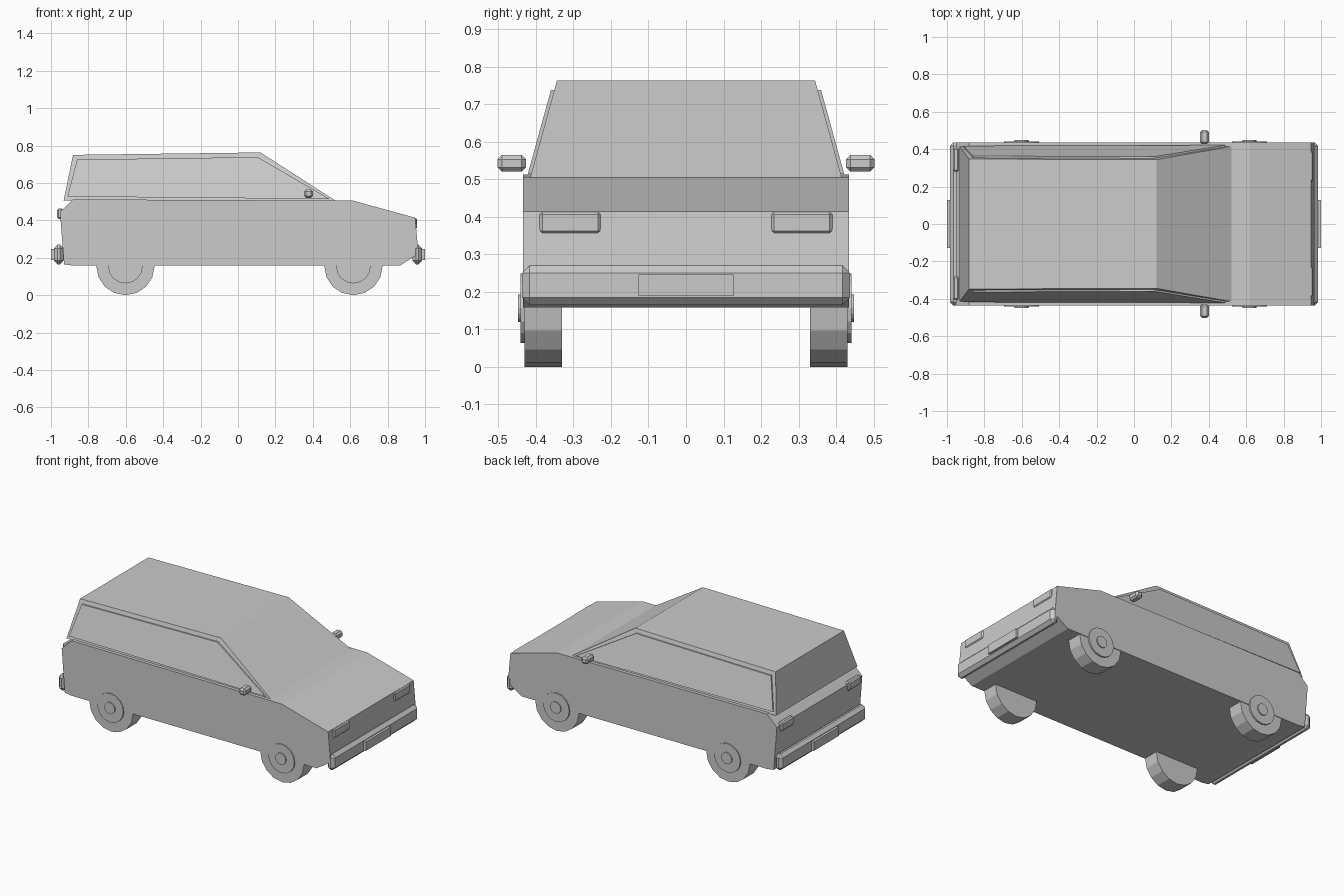
import bpy, bmesh, math
from mathutils import Vector

if "Cube" in bpy.data.objects:
    bpy.data.objects.remove(bpy.data.objects["Cube"])


def make(name, bm, bevel=0.0):
    bmesh.ops.recalc_face_normals(bm, faces=bm.faces)
    me = bpy.data.meshes.new(name)
    bm.to_mesh(me)
    bm.free()
    ob = bpy.data.objects.new(name, me)
    bpy.context.collection.objects.link(ob)
    if bevel:
        m = ob.modifiers.new("Bevel", 'BEVEL')
        m.width, m.segments = bevel, 1
    return ob


def loft(name, a, b):
    """Solid between two matching rings of 3D points."""
    bm = bmesh.new()
    va, vb = [bm.verts.new(p) for p in a], [bm.verts.new(p) for p in b]
    n = len(a)
    bm.faces.new(va)
    bm.faces.new(vb[::-1])
    for i in range(n):
        j = (i + 1) % n
        bm.faces.new((va[i], vb[i], vb[j], va[j]))
    return make(name, bm)


def box(name, lo, hi, bevel=0.0):
    lo, hi = Vector(lo), Vector(hi)
    bm = bmesh.new()
    bmesh.ops.create_cube(bm, size=1)
    for v in bm.verts:
        v.co = (lo + hi) / 2 + v.co * (hi - lo)
    return make(name, bm, bevel)


def disc(name, x, y0, y1, r, sides):
    ring = [(x + r * math.sin(2 * math.pi * i / sides),
             0.156 - r * math.cos(2 * math.pi * i / sides)) for i in range(sides)]
    return loft(name, [(px, y0, pz) for px, pz in ring], [(px, y1, pz) for px, pz in ring])


def cabin_y(z):
    """Half width of the sloping cabin side at height z."""
    return 0.415 - 0.071 * (z - 0.505) / 0.258


# Lower body: side profile extruded across
body = [(-0.93, 0.165), (-0.88, 0.158), (0.866, 0.158), (0.965, 0.222), (0.947, 0.414),
        (0.617, 0.505), (-0.882, 0.512), (-0.952, 0.445)]
loft("body", [(x, -0.435, z) for x, z in body], [(x, 0.435, z) for x, z in body])

# Cabin tapering to the roof
cabin = [(-0.932, 0.507), (-0.882, 0.75), (0.12, 0.763), (0.525, 0.503)]
loft("cabin", [(x, -cabin_y(z), z) for x, z in cabin], [(x, cabin_y(z), z) for x, z in cabin])

window = [(-0.912, 0.527), (-0.86, 0.725), (0.105, 0.738), (0.49, 0.514)]
for s, side in ((-1, "right"), (1, "left")):
    # Raised side window panel
    loft("side_window_" + side,
         [(x, s * (cabin_y(z) - 0.01), z) for x, z in window],
         [(x, s * (cabin_y(z) + 0.009), z) for x, z in window])

    # Door mirror
    ys = sorted((s * 0.427, s * 0.502))
    box("mirror_" + side, (0.353, ys[0], 0.52), (0.4, ys[1], 0.564), 0.011)

    # Lights
    ys = sorted((s * 0.228, s * 0.39))
    box("headlight_" + side, (0.925, ys[0], 0.355), (0.958, ys[1], 0.413), 0.007)
    ys = sorted((s * 0.28, s * 0.405))
    box("taillight_" + side, (-0.968, ys[0], 0.408), (-0.935, ys[1], 0.463), 0.008)

    # Wheels with rim and hub
    for x, end in ((-0.602, "rear"), (0.617, "front")):
        tag = end + "_" + side
        disc("tyre_" + tag, x, s * 0.33, s * 0.431, 0.156, 16)
        disc("rim_" + tag, x, s * 0.42, s * 0.441, 0.093, 16)
        disc("hub_" + tag, x, s * 0.42, s * 0.448, 0.037, 16)

# Bumpers and plates
for s, end in ((-1, "rear"), (1, "front")):
    xs = sorted((s * 0.932, s * 0.985))
    box("bumper_" + end, (xs[0], -0.437, 0.165), (xs[1], 0.437, 0.27), 0.02)
    xs = sorted((s * 0.97, s * 1.0))
    box("plate_" + end, (xs[0], -0.127, 0.188), (xs[1], 0.127, 0.246))
